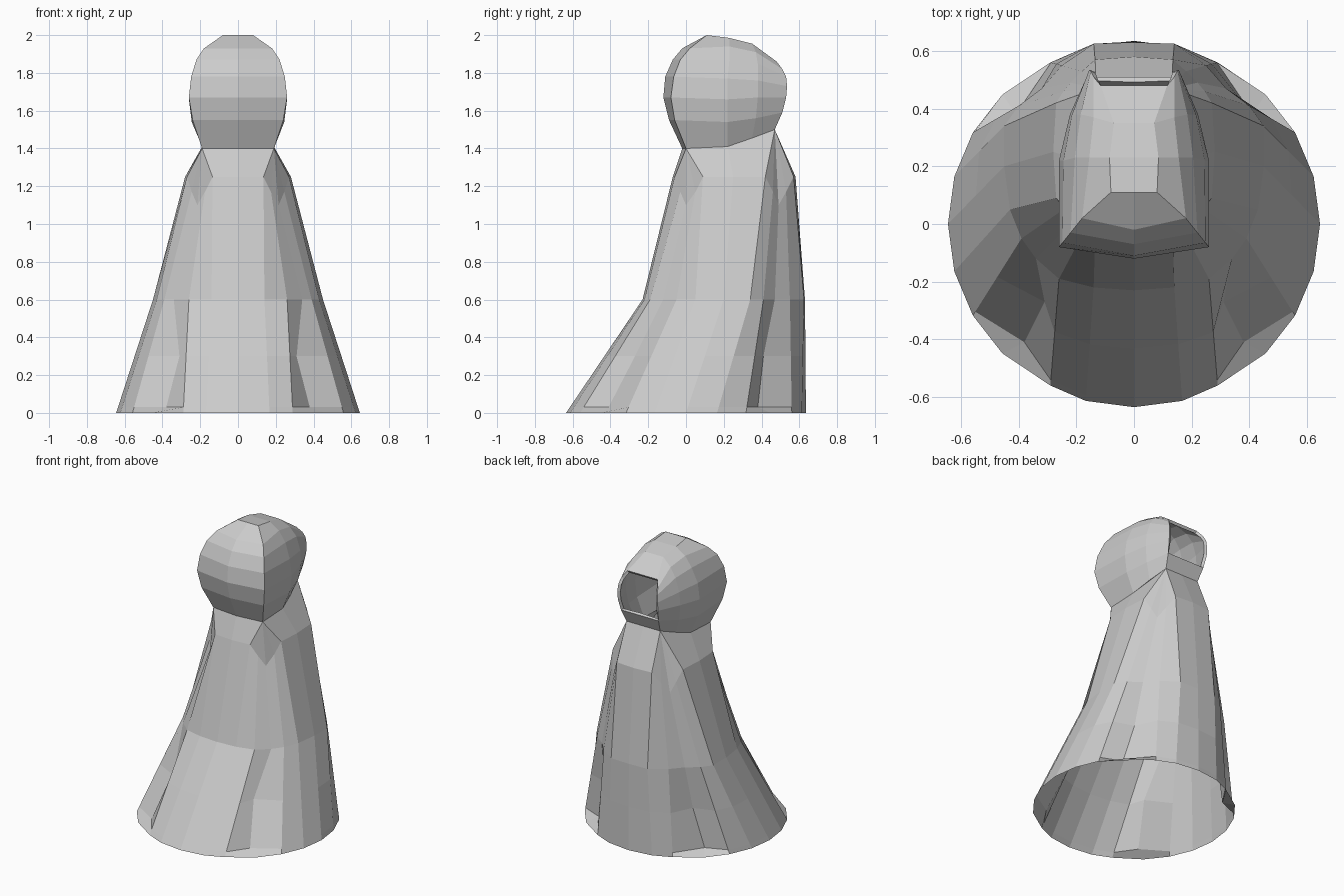
import bpy, bmesh, math
from mathutils import Vector

if "Cube" in bpy.data.objects:
    bpy.data.objects.remove(bpy.data.objects["Cube"])


def mirrored_sheet(name, grids):
    """Skin grids of points on the +x half, mirror them and weld the seam."""
    bm = bmesh.new()
    for rows in grids:
        for s in (1, -1):
            vs = [[bm.verts.new((p[0] * s, p[1], p[2])) for p in r] for r in rows]
            for a, b in zip(vs, vs[1:]):
                for i in range(len(a) - 1):
                    quad = [a[i], a[i + 1], b[i + 1], b[i]]
                    bm.faces.new(quad[::s])
    bmesh.ops.remove_doubles(bm, verts=bm.verts, dist=0.0005)
    bmesh.ops.dissolve_degenerate(bm, dist=0.0005, edges=bm.edges)
    bmesh.ops.recalc_face_normals(bm, faces=bm.faces)
    me = bpy.data.meshes.new(name)
    bm.to_mesh(me)
    bm.free()
    ob = bpy.data.objects.new(name, me)
    bpy.context.collection.objects.link(ob)
    return ob


def ring(pts, z):
    return [Vector((x, y, z)) for x, y in pts]


# Robe: round hem, knee ring, shoulder ring and neck (half outlines, front to back)
hem = [Vector((0.645 * math.sin(math.pi * i / 12), -0.635 * math.cos(math.pi * i / 12), 0))
       for i in range(13)]
hem[2].x = hem[10].x = 0.29
hem[2].y, hem[10].y = -0.56, 0.56
knee = ring([(0, -.23), (.14, -.22), (.26, -.19), (.34, -.12), (.39, -.05), (.43, .05), (.45, .20),
             (.45, .34), (.40, .41), (.32, .47), (.25, .55), (.14, .625), (0, .63)], 0.6)
shoulder = ring([(0, -.07), (.135, -.06), (.175, -.03), (.215, 0), (.245, .05), (.27, .09), (.28, .25),
                 (.27, .42), (.245, .46), (.22, .49), (.18, .53), (.135, .57), (0, .58)], 1.25)
neck = ([Vector((0, -.02, 1.4))] + [Vector((.19, 0, 1.4))] * 5 + [Vector((.19, .22, 1.41))]
        + [Vector((.13, .47, 1.5))] * 5 + [Vector((0, .47, 1.5))])
for i in (3, 9):  # sunken corners below the neck
    shoulder[i].z = 1.1
    shoulder[i - 1].z = shoulder[i + 1].z = 1.17

# Deep folds at the four corners of the skirt, closing just above the hem
fold = [(a + b) / 2 for a, b in zip(hem, knee)]
fold[3], fold[9] = Vector((.31, -.27, .3)), Vector((.34, .41, .3))
low = [h.lerp(k, 0.05) for h, k in zip(hem, knee)]
low[3], low[9] = Vector((.38, -.41, .03)), Vector((.41, .38, .03))
mirrored_sheet("robe", [[hem, low, fold, knee, shoulder, neck]])

# Hood: sections from the rounded front panel to the face opening, bottom to top
centre = [(0, y, z) for y, z in [(-.02, 1.4), (-.09, 1.55), (-.12, 1.67), (-.11, 1.78),
                                 (-.07, 1.87), (-.02, 1.93), (0.11, 2.0)]]
corner = [(.19, 0, 1.4), (.24, -.06, 1.55), (.26, -.08, 1.67), (.248, -.065, 1.78),
          (.22, -.03, 1.87), (.18, .02, 1.93), (.08, .11, 2.0)]
middle = [(.19, .22, 1.41), (.245, .22, 1.54), (.26, .22, 1.66), (.245, .22, 1.77),
          (.205, .23, 1.87), (.155, .23, 1.94), (.085, .23, 1.985)]
brow = [(.165, .35, 1.455), (.205, .37, 1.56), (.222, .38, 1.67), (.215, .38, 1.76),
        (.185, .38, 1.85), (.14, .37, 1.91), (.07, .35, 1.955)]
rim = [(.13, .47, 1.5), (.145, .51, 1.59), (.155, .53, 1.67), (.155, .535, 1.73),
       (.15, .53, 1.78), (.14, .51, 1.82), (.115, .48, 1.86)]
sides = [centre, corner, middle, brow, rim]
# Flat roof strip and the lip below the opening
roof = [[c[-1], (0, c[-1][1], c[-1][2])] for c in sides[1:]]
lip = [[p, (0, p[1], p[2])] for p in rim[:2]]
hood = mirrored_sheet("hood", [sides, roof, lip])
wall = hood.modifiers.new("thickness", 'SOLIDIFY')
wall.thickness = 0.02
wall.offset = -1
